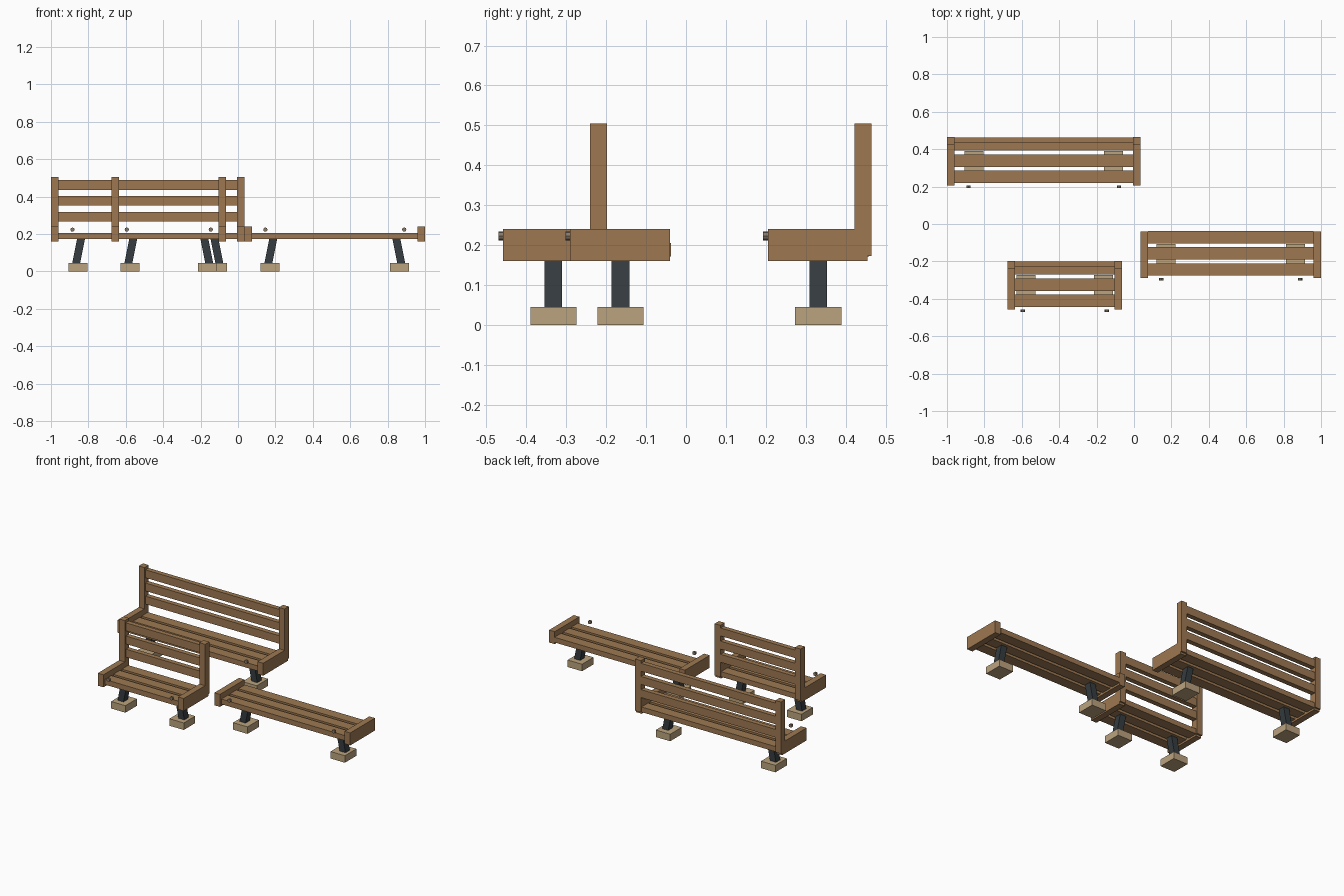
import bpy, bmesh
from math import pi

if "Cube" in bpy.data.objects:
    bpy.data.objects.remove(bpy.data.objects["Cube"])


def material(name, rgb):
    m = bpy.data.materials.new(name)
    m.diffuse_color = (*rgb, 1)
    m.use_nodes = True
    m.node_tree.nodes["Principled BSDF"].inputs["Base Color"].default_value = m.diffuse_color
    return m


WOOD = material("wood", (0.34, 0.19, 0.085))
METAL = material("dark_metal", (0.035, 0.045, 0.05))
STONE = material("stone", (0.50, 0.37, 0.21))
BOLT = material("bolt", (0.25, 0.19, 0.13))


def box(name, x, y, z, mat, shear=0.0):
    """Box from (min, max) ranges; shear slides the top along x."""
    bpy.ops.mesh.primitive_cube_add(size=1)
    ob = bpy.context.object
    ob.name = name
    for v in ob.data.vertices:
        top = v.co.z > 0
        v.co = (x[v.co.x > 0] + (shear if top else 0), y[v.co.y > 0], z[top])
    ob.data.materials.append(mat)
    return ob


def end_frame(name, x, y0):
    """Seat end panel joined with its upright post."""
    panel = box(name, x, (y0, y0 + 0.25), (0.16, 0.24), WOOD)
    post = box(name + "_post", x, (y0 + 0.217, y0 + 0.26), (0.173, 0.505), WOOD)
    return panel, post


def bench(name, cx, half, y0, leg_x, bolt_x, has_back):
    inner = (cx - half + 0.04, cx + half - 0.04)
    # seat slats
    for i in range(3):
        y = y0 + 0.014 + i * 0.0865
        box(f"{name}_seat_slat", inner, (y, y + 0.066), (0.172, 0.205), WOOD)
    # back slats
    if has_back:
        for i in range(3):
            z = 0.267 + i * 0.0845
            box(f"{name}_back_slat", inner, (y0 + 0.227, y0 + 0.258), (z, z + 0.051), WOOD)
    for s, side in ((-1, "left"), (1, "right")):
        # end panels and posts
        x = sorted((cx + s * half, cx + s * (half - 0.04)))
        if has_back:
            end_frame(f"{name}_{side}_end", x, y0)
        else:
            box(f"{name}_{side}_end", x, (y0, y0 + 0.25), (0.16, 0.24), WOOD)
        # footing and slanted leg
        fx, fy = cx + s * leg_x, y0 + 0.126
        box(f"{name}_{side}_footing", (fx - 0.051, fx + 0.051),
            (fy - 0.058, fy + 0.058), (0, 0.045), STONE)
        lx = fx + s * 0.012
        box(f"{name}_{side}_leg", (lx - 0.021, lx + 0.021),
            (fy - 0.022, fy + 0.022), (0.03, 0.195), METAL, -s * 0.033)
        # bolt head at the front
        bpy.ops.mesh.primitive_cylinder_add(
            vertices=8, radius=0.0115, depth=0.013, rotation=(pi / 2, 0, 0),
            location=(cx + s * bolt_x, y0 - 0.0055, 0.223))
        bolt = bpy.context.object
        bolt.name = f"{name}_{side}_bolt"
        bolt.data.materials.append(BOLT)


bench("long_bench", -0.4825, 0.5175, 0.205, 0.3735, 0.4025, True)
bench("short_bench", -0.37, 0.305, -0.458, 0.207, 0.2245, True)
bench("backless_bench", 0.5175, 0.4825, -0.29, 0.346, 0.371, False)
